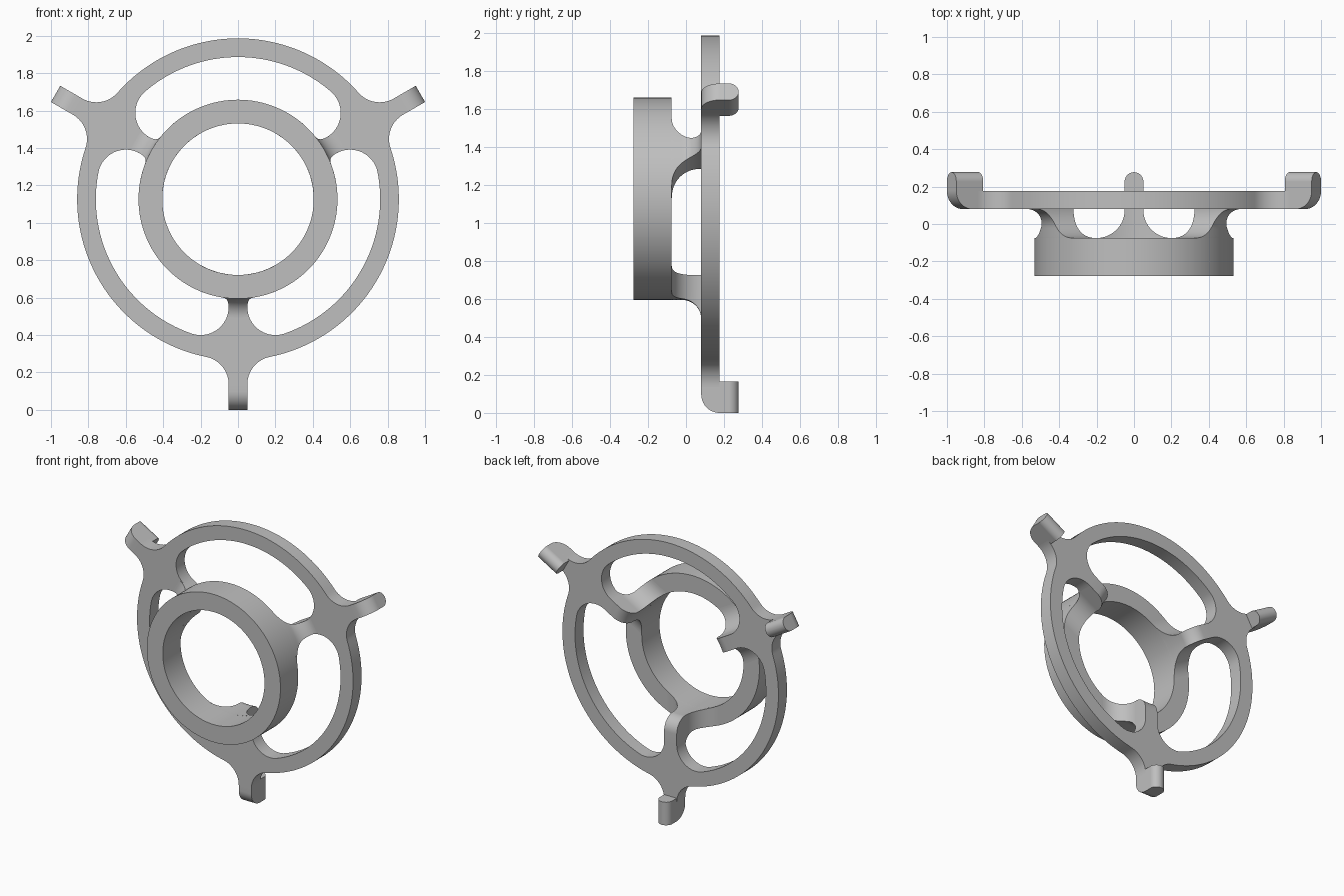
import bpy, bmesh
from math import sin, cos, pi, sqrt, atan2, radians

cube = bpy.data.objects.get("Cube")
if cube:
    bpy.data.objects.remove(cube)

CZ = 1.126                                   # height of the ring axis
ARMS = [radians(a) for a in (-90, 30, 150)]
FRONT, BACK = 0.08, 0.177                    # plate depth
HUB_FRONT, HUB_BACK, TIP = -0.277, -0.075, 0.277
BORE, HUB_R = 0.405, 0.532
RING_IN, RING_OUT = 0.76, 0.86
HALF, FIL = 0.05, 0.15                       # arm half width, fillet radius
OFF = HALF + FIL
WIN_AX = sqrt((RING_IN - FIL) ** 2 - OFF ** 2)    # window fillet centre
ARM_AX = sqrt((RING_OUT + FIL) ** 2 - OFF ** 2)   # outer fillet centre

grey = bpy.data.materials.new("light grey")
grey.use_nodes = True
grey.diffuse_color = (0.52, 0.52, 0.52, 1)
grey.node_tree.nodes["Principled BSDF"].inputs["Base Color"].default_value = grey.diffuse_color


def place(r, t, a, y):
    """Point at distance r along the arm at angle a, t sideways, depth y."""
    return (r * cos(a) - t * sin(a), y, CZ + r * sin(a) + t * cos(a))


def finish(name, bm):
    bmesh.ops.remove_doubles(bm, verts=bm.verts, dist=1e-5)
    bmesh.ops.recalc_face_normals(bm, faces=bm.faces)
    mesh = bpy.data.meshes.new(name)
    bm.to_mesh(mesh)
    bm.free()
    mesh.materials.append(grey)
    ob = bpy.data.objects.new(name, mesh)
    bpy.context.collection.objects.link(ob)
    bpy.ops.object.select_all(action='DESELECT')
    ob.select_set(True)
    bpy.context.view_layer.objects.active = ob
    bpy.ops.object.shade_smooth_by_angle(angle=radians(30))


def arc(cr, ct, rad, a0, a1, n):
    steps = [a0 + (a1 - a0) * i / n for i in range(n + 1)]
    return [(cr + rad * cos(a), ct + rad * sin(a)) for a in steps]


def outline(corner, ring, n=48):
    """Repeat a mirrored arm corner three times, joined by ring arcs."""
    swing = abs(atan2(corner[0][1], corner[0][0]))
    points = []
    for a in ARMS:
        sector = corner + [(r, -t) for r, t in reversed(corner)]
        sector += arc(0, 0, ring, swing, 2 * pi / 3 - swing, n)[1:-1]
        points += [(r, t, a) for r, t in sector]
    return points


def extrude(name, outlines, y0, y1):
    bm = bmesh.new()
    for points in outlines:
        vs = [bm.verts.new(place(*p, y0)) for p in points]
        for i, v in enumerate(vs):
            bm.edges.new((vs[i - 1], v))
    bmesh.ops.triangle_fill(bm, edges=bm.edges[:], use_beauty=True)
    ext = bmesh.ops.extrude_face_region(bm, geom=bm.faces[:], use_keep_orig=True)
    new = [g for g in ext["geom"] if isinstance(g, bmesh.types.BMVert)]
    bmesh.ops.translate(bm, verts=new, vec=(0, y1 - y0, 0))
    finish(name, bm)


def loft(name, layers, a, n=12):
    """Stack layers (y, inner r, outer r, half width, inner round, outer round)."""
    bm = bmesh.new()
    loops = []
    for y, r0, r1, w, round0, round1 in layers:
        ts = [w * (2 * i / n - 1) for i in range(n + 1)]
        inner = [(sqrt(r0 * r0 - t * t) if round0 else r0, t) for t in ts]
        outer = [(sqrt(r1 * r1 - t * t) if round1 else r1, t) for t in reversed(ts)]
        loops.append([bm.verts.new(place(r, t, a, y)) for r, t in inner + outer])
    for low, high in zip(loops, loops[1:]):
        for i in range(len(low)):
            bm.faces.new((low[i - 1], low[i], high[i], high[i - 1]))
    for end in (loops[0], loops[-1]):        # caps as quad strips
        for i in range(n):
            bm.faces.new((end[i], end[i + 1], end[-2 - i], end[-1 - i]))
    finish(name, bm)


def spaced(y0, y1, n):
    return [y0 + (y1 - y0) * (1 - cos(pi * i / n)) / 2 for i in range(n + 1)]


def root(v):
    return sqrt(max(v, 0))


# Flat ring with three arms and three windows
arm_corner = arc(ARM_AX, -OFF, FIL, pi - atan2(OFF, ARM_AX), pi / 2, 16)
window_corner = arc(WIN_AX, -OFF, FIL, -atan2(OFF, WIN_AX), pi / 2, 20)
extrude("outer_ring", [outline(arm_corner, RING_OUT), outline(window_corner, RING_IN)],
        FRONT, BACK)

# Hub tube
circles = [[(r, t, 0) for r, t in arc(0, 0, rad, 0, 2 * pi, 128)[:-1]]
           for rad in (BORE, HUB_R)]
extrude("hub", circles, HUB_FRONT, HUB_BACK)

# Spokes flare into the hub and curve into the ring
blend = 0.1
spoke = []
for y in spaced(HUB_BACK, FRONT, 28):
    width = OFF - root(FIL ** 2 - max(HUB_BACK + FIL - y, 0) ** 2)
    rise = max(y - FRONT + blend, 0)
    outer = HUB_R + blend - root(blend ** 2 - rise ** 2)
    spoke.append((y, BORE, outer, width, True, True))
depth = BACK - FRONT
for y in spaced(FRONT, BACK, 14):
    inner = BORE + depth - root(depth ** 2 - (y - FRONT) ** 2)
    spoke.append((y, inner, WIN_AX, HALF, True, False))

# Hooks: rounded front corner, then a round-nosed block pointing back
REACH, HOOK_IN = 1.126, 0.96
hook = []
for y in spaced(FRONT, BACK, 14):
    end = REACH - depth + root(depth ** 2 - (BACK - y) ** 2)
    hook.append((y, ARM_AX, end, HALF, False, False))
hook.append((BACK, HOOK_IN, REACH, HALF, False, False))
for y in spaced(TIP - HALF, TIP, 14):
    width = max(root(HALF ** 2 - (y - TIP + HALF) ** 2), 0.001)
    hook.append((y, HOOK_IN, REACH, width, False, False))

for side, angle in zip(("bottom", "left", "right"), ARMS):
    loft(side + "_spoke", spoke, angle)
    loft(side + "_hook", hook, angle)
